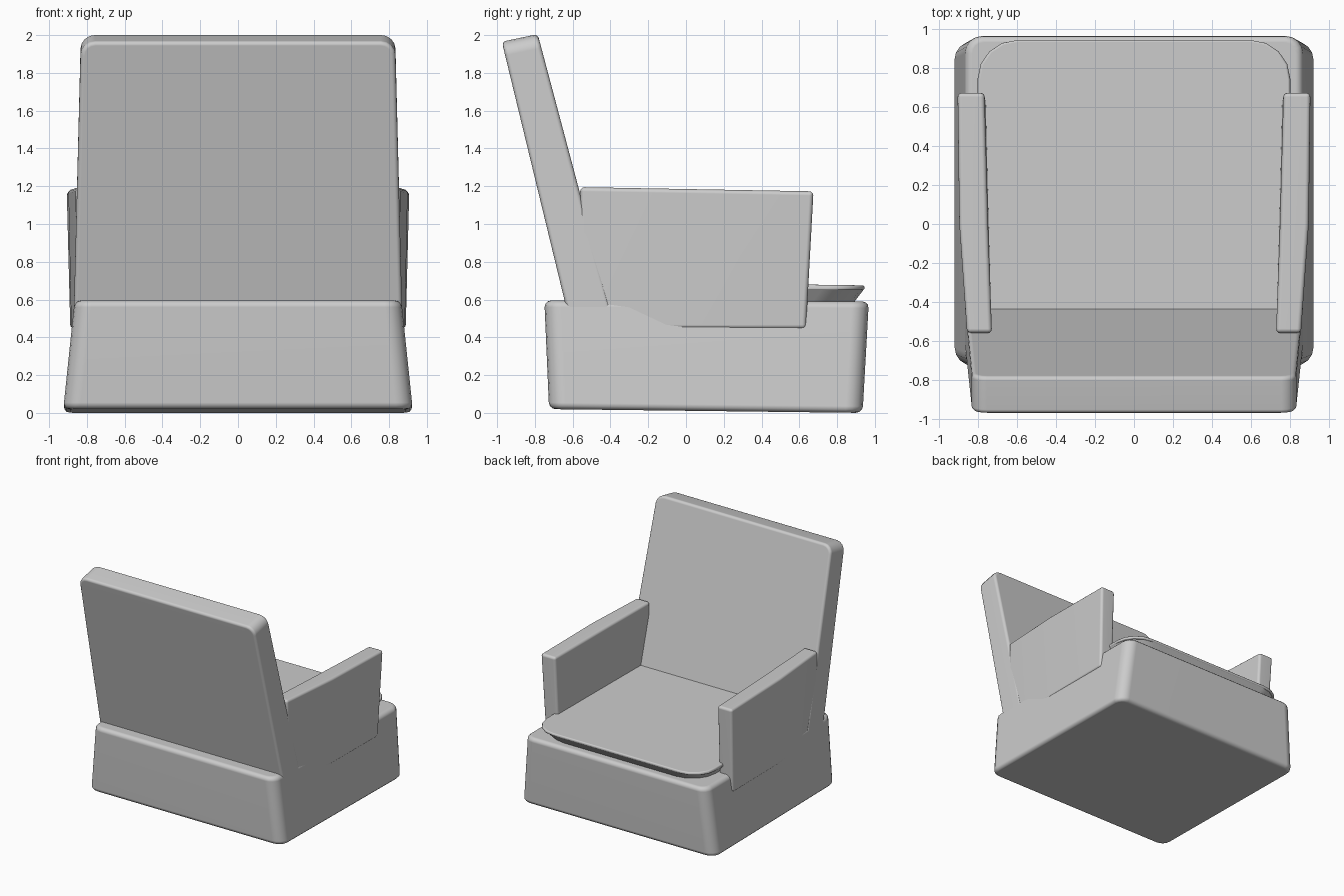
import bpy, bmesh, math

if "Cube" in bpy.data.objects:
    bpy.data.objects.remove(bpy.data.objects["Cube"])


def loft(name, ring_a, ring_b, corner=0.0, corner_ids=(), edge=0.02):
    """Solid between two matching rings; chosen link edges get a big round, the rest a small one."""
    bm = bmesh.new()
    a = [bm.verts.new(p) for p in ring_a]
    b = [bm.verts.new(p) for p in ring_b]
    n = len(a)
    bm.faces.new(a)
    bm.faces.new(b)
    for i in range(n):
        j = (i + 1) % n
        bm.faces.new((a[i], a[j], b[j], b[i]))
    bmesh.ops.recalc_face_normals(bm, faces=bm.faces)
    if corner:
        links = [bm.edges.get((a[i], b[i])) for i in corner_ids]
        bmesh.ops.bevel(bm, geom=links, offset=corner, segments=4, profile=0.5, affect='EDGES')
    bm.normal_update()
    if edge:
        sharp = [e for e in bm.edges if e.calc_face_angle(0) > math.radians(35)]
        bmesh.ops.bevel(bm, geom=sharp, offset=edge, segments=3, profile=0.5,
                        affect='EDGES', clamp_overlap=True)
    bmesh.ops.recalc_face_normals(bm, faces=bm.faces)
    me = bpy.data.meshes.new(name)
    bm.to_mesh(me)
    bm.free()
    ob = bpy.data.objects.new(name, me)
    bpy.context.collection.objects.link(ob)
    bpy.ops.object.select_all(action='DESELECT')
    ob.select_set(True)
    bpy.context.view_layer.objects.active = ob
    bpy.ops.object.shade_smooth_by_angle(angle=math.radians(40))
    wn = ob.modifiers.new("clean_shading", 'WEIGHTED_NORMAL')
    wn.keep_sharp = True
    return ob


def rect(x, y0, y1, z0, z1):
    """Rectangle in plan, z0 at its y0 side and z1 at its y1 side."""
    return [(-x, y0, z0), (x, y0, z0), (x, y1, z1), (-x, y1, z1)]


ALL = (0, 1, 2, 3)

# Base: flares outward at the bottom of the sides
loft("base", rect(0.925, -0.725, 0.935, 0.02, 0.0),
     rect(0.865, -0.75, 0.968, 0.595, 0.59), 0.09, ALL, 0.035)

# Seat: cushion rim with an undercut below it
loft("seat_rim", rect(0.805, -0.50, 0.945, 0.65, 0.65),
     rect(0.80, -0.50, 0.945, 0.695, 0.675), 0.20, (2, 3), 0.01)
loft("seat_underside", rect(0.73, -0.50, 0.87, 0.56, 0.56),
     rect(0.80, -0.50, 0.94, 0.652, 0.652), 0.19, (2, 3), 0)

# Backrest: leaning, tapering slab lofted from its rear face to its front face
loft("backrest",
     [(-0.87, -0.62, 0.50), (0.87, -0.62, 0.50), (0.832, -0.975, 1.965), (-0.832, -0.975, 1.965)],
     [(-0.87, -0.385, 0.50), (0.87, -0.385, 0.50), (0.832, -0.785, 2.005), (-0.832, -0.785, 2.005)],
     0.075, (2, 3), 0.022)

# Armrests: slightly bowed panels, narrowing toward the bottom and the back
for side, name in ((1, "armrest_right"), (-1, "armrest_left")):
    bottom = [(0.73, -0.56), (0.745, 0.0), (0.76, 0.635), (0.888, 0.635), (0.883, 0.0), (0.855, -0.56)]
    top = [(0.73, -0.56), (0.75, 0.0), (0.768, 0.675), (0.907, 0.675), (0.898, 0.0), (0.858, -0.56)]
    loft(name, [(side * x, y, 0.445) for x, y in bottom],
         [(side * x, y, 1.185 - 0.018 * y) for x, y in top], edge=0.022)
